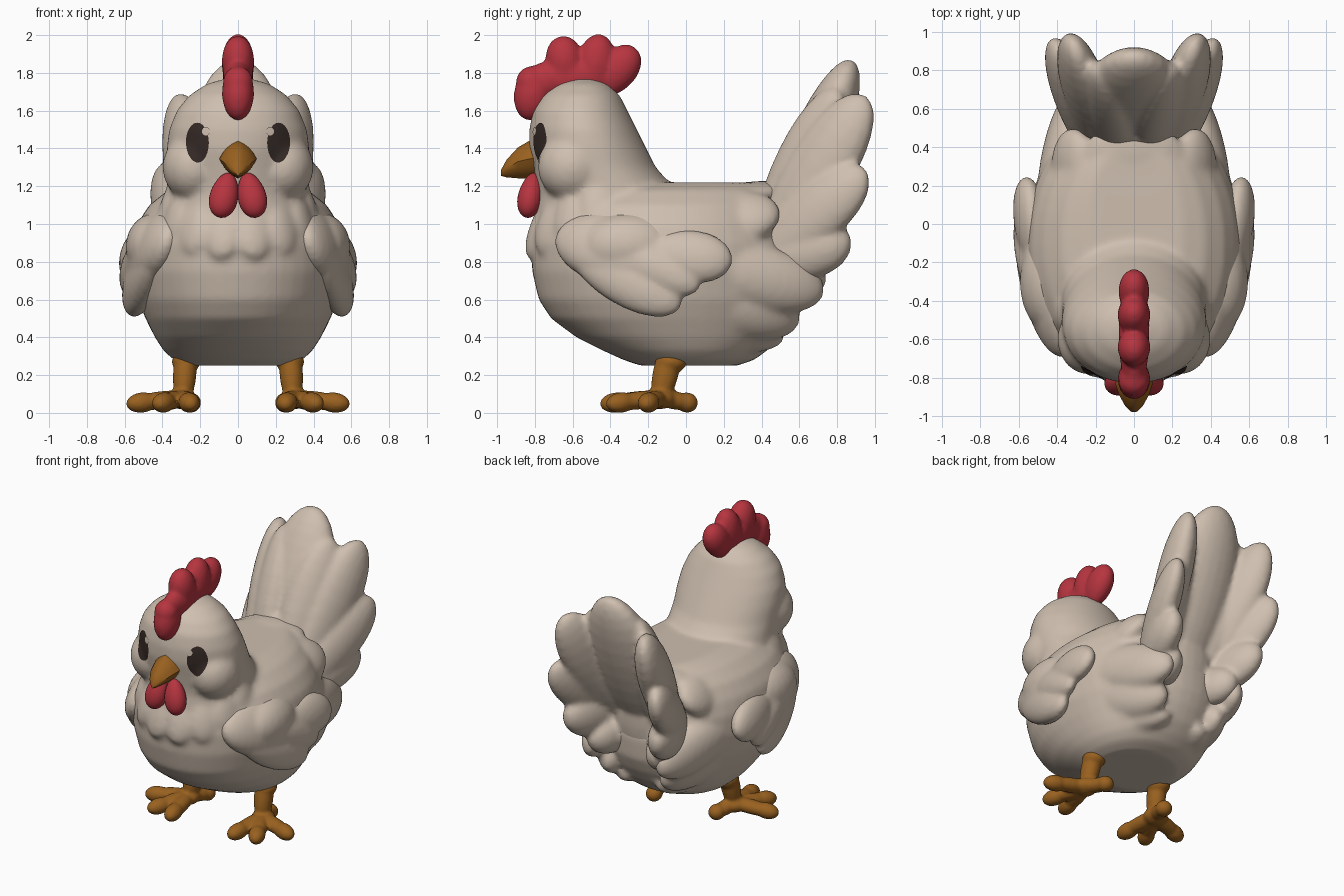
import bpy, bmesh, math
from mathutils import Vector, Matrix
from mathutils.bvhtree import BVHTree

if "Cube" in bpy.data.objects:
    bpy.data.objects.remove(bpy.data.objects["Cube"])


def material(name, rgb):
    m = bpy.data.materials.new(name)
    m.diffuse_color = (*rgb, 1)
    m.use_nodes = True
    m.node_tree.nodes["Principled BSDF"].inputs["Base Color"].default_value = m.diffuse_color
    return m


CREAM = material("cream", (0.62, 0.52, 0.43))
RED = material("red", (0.47, 0.035, 0.05))
ORANGE = material("orange", (0.32, 0.12, 0.014))
DARK = material("dark brown", (0.035, 0.022, 0.018))


def egg(bm, base, tip, w, t, normal=(0, 1, 0), taper=0.0):
    """Stretched ellipsoid from base to tip; taper makes the tip end wider."""
    base, tip = Vector(base), Vector(tip)
    d = tip - base
    axis = d.normalized()
    side = Vector(normal).cross(axis).normalized()
    n = axis.cross(side)
    mid = (base + tip) / 2
    for v in bmesh.ops.create_uvsphere(bm, u_segments=24, v_segments=16, radius=1)["verts"]:
        x, y, z = v.co
        k = 1 + taper * z
        v.co = mid + side * (x * w * k) + n * (y * t * k) + axis * (z * d.length / 2)


def blob(bm, c, r):
    bmesh.ops.create_uvsphere(bm, u_segments=24, v_segments=16, radius=1,
                              matrix=Matrix.Translation(c) @ Matrix.Diagonal((*r, 1)))


def power(c, e):
    return math.copysign(abs(c) ** e, c)


def loft(bm, rings, e=1.0, n=48):
    """Rings of (z, front y, back y, half width); e < 1 squares them off."""
    loops = []
    for z, y0, y1, hw in rings:
        loops.append([bm.verts.new((hw * power(math.cos(a), e),
                                    (y0 + y1) / 2 + (y1 - y0) / 2 * power(math.sin(a), e), z))
                      for a in (2 * math.pi * i / n for i in range(n))])
    for a, b in zip(loops, loops[1:]):
        for i in range(n):
            bm.faces.new((a[i], a[(i + 1) % n], b[(i + 1) % n], b[i]))
    bm.faces.new(loops[0][::-1])
    bm.faces.new(loops[-1])


def finish(bm, name, mat, voxel=0, smooth=0):
    bmesh.ops.recalc_face_normals(bm, faces=bm.faces[:])
    me = bpy.data.meshes.new(name)
    bm.to_mesh(me)
    bm.free()
    me.materials.append(mat)
    ob = bpy.data.objects.new(name, me)
    bpy.context.collection.objects.link(ob)
    bpy.ops.object.select_all(action='DESELECT')
    bpy.context.view_layer.objects.active = ob
    ob.select_set(True)
    if voxel:
        m = ob.modifiers.new("fuse", 'REMESH')
        m.mode, m.voxel_size = 'VOXEL', voxel
        bpy.ops.object.modifier_apply(modifier=m.name)
    if smooth:
        m = ob.modifiers.new("soften", 'SMOOTH')
        m.factor, m.iterations = 0.5, smooth
        bpy.ops.object.modifier_apply(modifier=m.name)
    bpy.ops.object.shade_smooth_by_angle(angle=math.radians(50))
    return ob


# Body: torso, head, cheeks and neck ruff fused together
bm = bmesh.new()
loft(bm, [(0.25, -0.24, 0.27, 0.27), (0.28, -0.33, 0.36, 0.34), (0.33, -0.44, 0.43, 0.395),
          (0.40, -0.58, 0.50, 0.44), (0.50, -0.715, 0.56, 0.49), (0.60, -0.78, 0.60, 0.53),
          (0.75, -0.815, 0.61, 0.56), (0.90, -0.82, 0.58, 0.56), (1.00, -0.79, 0.54, 0.535),
          (1.10, -0.74, 0.51, 0.47), (1.18, -0.66, 0.47, 0.37), (1.22, -0.5, 0.43, 0.25)], 0.93)
loft(bm, [(0.85, -0.83, -0.15, 0.39), (1.00, -0.81, -0.08, 0.40), (1.15, -0.79, -0.05, 0.38),
          (1.21, -0.795, -0.08, 0.375), (1.30, -0.81, -0.16, 0.375), (1.40, -0.83, -0.21, 0.378),
          (1.50, -0.83, -0.26, 0.365), (1.60, -0.81, -0.31, 0.325), (1.68, -0.76, -0.35, 0.26),
          (1.74, -0.68, -0.41, 0.17), (1.77, -0.6, -0.48, 0.07)])
for s in (1, -1):
    blob(bm, (s * 0.235, -0.60, 1.30), (0.165, 0.185, 0.18))
for i in range(14):
    a = 2 * math.pi * (i + 0.5) / 14
    c, f = math.sin(a), math.cos(a)          # f = 1 at the front
    if f > -0.3:
        z = 0.98 - 0.13 * f
        egg(bm, (c * 0.32, -0.46 - f * 0.28, z + 0.27), (c * 0.405, -0.46 - f * 0.375, z - 0.04),
            0.10, 0.05, (c, -f, 0.2), 0.1)
# Fluffy rump and flank feathers
for s in (1, -1):
    egg(bm, (s * 0.46, 0.0, 0.82), (s * 0.28, 0.73, 0.63), 0.17, 0.11, (s, 0.3, 0), 0.1)
    egg(bm, (s * 0.42, 0.0, 0.64), (s * 0.22, 0.60, 0.48), 0.17, 0.12, (s, 0.3, -0.3))
    egg(bm, (s * 0.30, 0.0, 0.45), (s * 0.13, 0.52, 0.40), 0.10, 0.12, (s, 0.3, -0.5))
    egg(bm, (s * 0.28, 0.0, 1.0), (s * 0.32, 0.50, 1.06), 0.17, 0.10, (s, 0, 0.8))
egg(bm, (0, 0.1, 1.1), (0, 0.54, 1.18), 0.28, 0.08, (0, 0, 1))
body = finish(bm, "body", CREAM, 0.018, 9)

# Tail: arched fan of feathers, hollow at the back
bm = bmesh.new()
egg(bm, (0, 0.42, 0.75), (0, 0.88, 1.87), 0.26, 0.15, (0, -1, 0.4), 0.05)
for s in (1, -1):
    egg(bm, (s * 0.12, 0.40, 0.75), (s * 0.18, 0.80, 1.72), 0.19, 0.12, (s * 0.8, -0.6, 0.3))
    egg(bm, (s * 0.18, 0.38, 0.75), (s * 0.32, 0.95, 1.68), 0.18, 0.11, (s, -0.3, 0.3), 0.2)
    egg(bm, (s * 0.22, 0.34, 0.75), (s * 0.41, 0.95, 1.29), 0.165, 0.095, (s, -0.3, 0.2), 0.2)
    egg(bm, (s * 0.22, 0.34, 0.76), (s * 0.36, 0.87, 0.93), 0.15, 0.10, (s, -0.2, 0), 0.2)
    egg(bm, (s * 0.15, 0.36, 0.70), (s * 0.26, 0.74, 0.72), 0.13, 0.10, (s, 0, 0), 0.1)
blob(bm, (0, 0.48, 0.90), (0.26, 0.14, 0.35))
finish(bm, "tail", CREAM, 0.018, 4)

# Wings: full shoulder with three overlapping feathers
for s, side in ((1, "left"), (-1, "right")):
    bm = bmesh.new()
    egg(bm, (s * 0.36, -0.69, 0.93), (s * 0.52, 0.02, 0.80), 0.21, 0.13, (s, -0.3, 0.4))
    blob(bm, (s * 0.43, -0.30, 0.88), (0.165, 0.27, 0.18))
    egg(bm, (s * 0.44, -0.60, 0.85), (s * 0.57, -0.03, 0.56), 0.14, 0.085, (s, -0.2, 0.1), 0.1)
    egg(bm, (s * 0.47, -0.50, 0.92), (s * 0.585, 0.07, 0.66), 0.12, 0.08, (s, -0.2, 0.1), 0.1)
    egg(bm, (s * 0.52, -0.22, 0.86), (s * 0.565, 0.245, 0.80), 0.14, 0.08, (s, 0, 0.2), 0.1)
    finish(bm, side + "_wing", CREAM, 0.016, 5)

# Comb
bm = bmesh.new()
egg(bm, (0, -0.84, 1.55), (0, -0.78, 1.84), 0.085, 0.10, (0, 1, 0))
egg(bm, (0, -0.62, 1.70), (0, -0.66, 1.995), 0.085, 0.10, (0, 1, 0), 0.1)
egg(bm, (0, -0.50, 1.66), (0, -0.455, 2.005), 0.085, 0.10, (0, 1, 0), 0.1)
egg(bm, (0, -0.45, 1.69), (0, -0.27, 1.935), 0.08, 0.10, (0, 1, 0), 0.1)
egg(bm, (0, -0.88, 1.76), (0, -0.28, 1.80), 0.08, 0.11, (0, 0, 1))
blob(bm, (0, -0.82, 1.75), (0.08, 0.08, 0.085))
finish(bm, "comb", RED, 0.014, 4)

# Wattles
for s, side in ((1, "left"), (-1, "right")):
    bm = bmesh.new()
    egg(bm, (s * 0.045, -0.80, 1.27), (s * 0.10, -0.845, 1.035), 0.075, 0.065, (0, 1, 0), 0.15)
    finish(bm, side + "_wattle", RED)

# Beak: rounded diamond rings narrowing to a drooped tip (y, centre z, half width, up, down)
bm = bmesh.new()
rings = []
for y, z, w, up, dn in [(-0.74, 1.35, 0.10, 0.10, 0.10), (-0.83, 1.345, 0.098, 0.095, 0.105),
                        (-0.89, 1.33, 0.078, 0.075, 0.088), (-0.95, 1.295, 0.045, 0.045, 0.048),
                        (-0.98, 1.27, 0.012, 0.015, 0.015)]:
    ring = []
    for i in range(16):
        a = 2 * math.pi * i / 16
        k = 0.5 + 0.5 / (abs(math.cos(a)) + abs(math.sin(a)))
        h = up if math.sin(a) > 0 else dn
        ring.append(bm.verts.new((w * k * math.cos(a), y, z + h * k * math.sin(a))))
    rings.append(ring)
for a, b in zip(rings, rings[1:]):
    for i in range(16):
        bm.faces.new((a[i], a[(i + 1) % 16], b[(i + 1) % 16], b[i]))
bm.faces.new(rings[0])
bm.faces.new(rings[-1])
finish(bm, "beak", ORANGE)

# Eyes: thin plates laid on the curved face
tree = BVHTree.FromObject(body, bpy.context.evaluated_depsgraph_get())


def plate(name, x, z, rx, rz, lift, mat):
    bm = bmesh.new()
    bmesh.ops.create_grid(bm, x_segments=12, y_segments=12, size=1)
    for v in bm.verts:
        u, w, _ = v.co
        px = x + rx * u * math.sqrt(1 - w * w / 2)
        pz = z + rz * w * math.sqrt(1 - u * u / 2)
        hit, n, _, _ = tree.ray_cast(Vector((px, -2, pz)), Vector((0, 1, 0)))
        v.co = hit + n * lift
    finish(bm, name, mat)


for s, side in ((1, "left"), (-1, "right")):
    plate(side + "_eye", s * 0.213, 1.43, 0.06, 0.105, 0.005, DARK)
    plate(side + "_eye_glint", s * 0.167, 1.49, 0.02, 0.022, 0.008, CREAM)

# Legs and feet
for s, side in ((1, "left"), (-1, "right")):
    bm = bmesh.new()
    egg(bm, (s * 0.27, -0.07, 0.38), (s * 0.295, -0.15, 0.02), 0.062, 0.068, (0, 1, 0), -0.1)
    blob(bm, (s * 0.275, -0.08, 0.27), (0.075, 0.085, 0.06))
    blob(bm, (s * 0.30, -0.14, 0.075), (0.08, 0.085, 0.055))
    for x, y in ((0.245, -0.455), (0.43, -0.42), (0.59, -0.22), (0.235, 0.06)):
        tip = Vector((s * x, y, 0.045))
        root = Vector((s * 0.295, -0.14, 0.08))
        egg(bm, root.lerp(tip, -0.25), tip, 0.055, 0.048, (0, 0, 1))
        egg(bm, root.lerp(tip, 0.45), tip, 0.056, 0.054, (0, 0, 1))
    for v in bm.verts:
        v.co.z = max(v.co.z, 0.0)
    finish(bm, side + "_leg", ORANGE, 0.012, 2)
